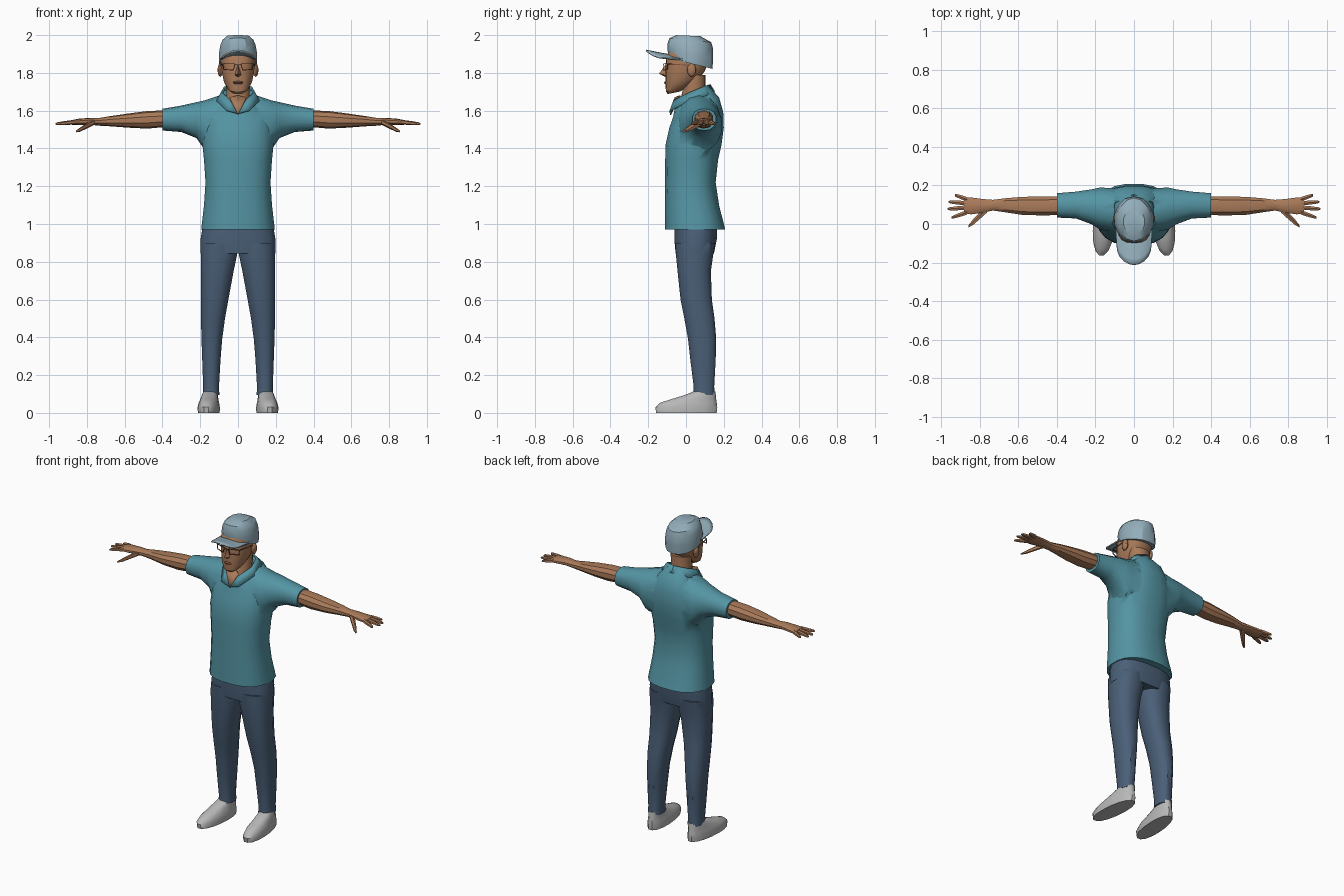
import bpy, bmesh, math
from mathutils import Vector

if "Cube" in bpy.data.objects:
    bpy.data.objects.remove(bpy.data.objects["Cube"])


def material(name, rgb):
    m = bpy.data.materials.new(name)
    m.diffuse_color = (*rgb, 1)
    m.use_nodes = True
    m.node_tree.nodes["Principled BSDF"].inputs["Base Color"].default_value = m.diffuse_color
    return m


SKIN = material("skin brown", (0.40, 0.195, 0.10))
LIP = material("dark brown", (0.20, 0.085, 0.05))
SHIRT = material("teal shirt", (0.09, 0.30, 0.37))
JEANS = material("denim blue", (0.069, 0.115, 0.185))
CAP = material("pale blue cap", (0.29, 0.42, 0.49))
SHOE = material("light grey", (0.48, 0.48, 0.48))


def finish(name, bm, mat, mirror=False, solid=0, angle=35):
    bmesh.ops.recalc_face_normals(bm, faces=bm.faces)
    me = bpy.data.meshes.new(name)
    bm.to_mesh(me)
    bm.free()
    me.materials.append(mat)
    ob = bpy.data.objects.new(name, me)
    bpy.context.collection.objects.link(ob)
    bpy.ops.object.select_all(action='DESELECT')
    ob.select_set(True)
    bpy.context.view_layer.objects.active = ob
    bpy.ops.object.shade_smooth_by_angle(angle=math.radians(angle))
    if solid:
        mod = ob.modifiers.new("thickness", 'SOLIDIFY')
        mod.thickness, mod.offset = solid, 0
    if mirror:
        mod = ob.modifiers.new("mirror", 'MIRROR')
        mod.use_clip = False
    return ob


def loft(name, rings, mat, axis='z', n=12, power=2.0, mirror=False, shear=0, angle=35):
    """Rings are (position, a0, a1, b0, b1, tilt): limits of the section on its two axes."""
    bm = bmesh.new()
    loops = []
    for pos, a0, a1, b0, b1, *tilt in rings:
        loop = []
        for i in range(n):
            t = 2 * math.pi * (i + 0.5) / n
            c, s = math.cos(t), math.sin(t)
            k = math.cos(math.pi / n) if n < 10 else 0.985
            c = max(-1, min(1, math.copysign(abs(c) ** (2 / power), c) / k))
            s = max(-1, min(1, math.copysign(abs(s) ** (2 / power), s) / k))
            a = (a0 + a1) / 2 + (a1 - a0) / 2 * c
            b = (b0 + b1) / 2 + (b1 - b0) / 2 * s
            p = pos + (tilt[0] * (b - (b0 + b1) / 2) if tilt else 0)
            co = (a + shear * b, b, p) if axis == 'z' else (p, a, b)
            loop.append(bm.verts.new(co))
        loops.append(loop)
    for lo, hi in zip(loops, loops[1:]):
        for i in range(n):
            j = (i + 1) % n
            bm.faces.new((lo[i], lo[j], hi[j], hi[i]))
    bm.faces.new(loops[0])
    bm.faces.new(loops[-1])
    return finish(name, bm, mat, mirror, 0, angle)


def poly(name, pts, faces, mat, mirror=False, solid=0):
    bm = bmesh.new()
    vs = [bm.verts.new(p) for p in pts]
    for f in faces:
        bm.faces.new([vs[i] for i in f])
    return finish(name, bm, mat, mirror, solid)


def ball(name, centre, size, mat, mirror=False):
    bm = bmesh.new()
    bmesh.ops.create_uvsphere(bm, u_segments=10, v_segments=6, radius=1)
    for v in bm.verts:
        v.co = Vector(centre) + Vector([v.co[i] * size[i] for i in range(3)])
    return finish(name, bm, mat, mirror)


def sym(rows):
    """Rows of (z, half width, y0, y1, tilt) to symmetric rings."""
    return [(r[0], -r[1], r[1], *r[2:]) for r in rows]


# Shirt: torso joined with the shoulders and sleeves
shirt = loft("shirt", sym([
    (0.97, .195, -.11, .208), (1.10, .18, -.11, .175), (1.22, .172, -.11, .157),
    (1.34, .18, -.11, .17), (1.42, .188, -.108, .188), (1.51, .185, -.088, .20),
    (1.58, .165, -.068, .197, .1), (1.64, .125, -.06, .175, .25),
    (1.675, .085, -.055, .13, .5)]), SHIRT, n=20, power=2.4)
half = [(.40, .033, .16, 1.495, 1.61), (.30, .028, .168, 1.487, 1.627),
        (.22, -.002, .18, 1.455, 1.645), (.175, -.03, .19, 1.39, 1.655),
        (.10, -.045, .185, 1.38, 1.68)]
sleeves = loft("sleeves", [(-r[0], *r[1:]) for r in half] + half[::-1], SHIRT, 'x', 14, 2.2)
union = shirt.modifiers.new("join", 'BOOLEAN')
union.operation, union.object, union.solver = 'UNION', sleeves, 'EXACT'
bpy.context.view_layer.objects.active = shirt
bpy.ops.object.modifier_apply(modifier=union.name)
bpy.data.objects.remove(sleeves)

# Collar flaps and open neck
poly("collar", [(0, .125, 1.738), (.07, .09, 1.725), (.082, .02, 1.695), (.04, -.062, 1.655),
                (0, .15, 1.70), (.095, .11, 1.68), (.112, .01, 1.65), (.06, -.082, 1.60),
                (.004, -.082, 1.585)],
     [(0, 1, 5, 4), (1, 2, 6, 5), (2, 3, 7, 6), (3, 8, 7)], SHIRT, True, .01)
poly("open_neck", [(-.045, -.058, 1.67), (0, -.083, 1.578), (.045, -.058, 1.67), (0, -.03, 1.68)],
     [(0, 1, 3), (3, 1, 2)], SKIN, False, .006)

# Jeans
loft("jeans_hips", sym([(.845, .198, -.055, .148), (.92, .198, -.062, .163),
                        (1.0, .185, -.06, .165)]), JEANS, n=16, power=2.6)
loft("jeans_legs", [
    (.095, .098, .186, .038, .153), (.14, .1, .185, .04, .15), (.28, .092, .19, .022, .158),
    (.39, .083, .194, .01, .161), (.5, .068, .197, -.01, .152), (.6, .05, .197, -.03, .138),
    (.75, .022, .198, -.046, .133), (.84, .003, .198, -.055, .146),
    (.90, .003, .195, -.058, .155)], JEANS, n=12, power=2.4, mirror=True)

# Shoes
loft("shoes", [(0, .1, .21, -.158, .163), (.03, .099, .211, -.163, .166),
               (.055, .104, .206, -.135, .163), (.075, .11, .2, -.07, .16),
               (.095, .113, .196, -.005, .158), (.112, .115, .19, .035, .155)],
     SHOE, n=16, power=2.2, mirror=True, shear=-.08, angle=45)

# Arms and palms
loft("arms", [(.37, .045, .145, 1.515, 1.602), (.48, .043, .144, 1.505, 1.598),
              (.58, .046, .142, 1.51, 1.585), (.67, .06, .134, 1.517, 1.572),
              (.73, .069, .126, 1.52, 1.562), (.78, .058, .13, 1.525, 1.562),
              (.84, .049, .138, 1.523, 1.558), (.88, .05, .139, 1.525, 1.55)],
     SKIN, 'x', 10, 2.2, True)

# Fingers: base y, tip x, tip y
for name, by, tx, ty in (("index_fingers", .06, .945, .033), ("middle_fingers", .085, .965, .078),
                         ("ring_fingers", .107, .96, .115), ("little_fingers", .128, .928, .15)):
    rows = []
    for t, r in ((0, .0115), (.5, .0105), (.9, .008), (1, .004)):
        x, y, z = .865 + (tx - .865) * t, by + (ty - by) * t, 1.54 - .01 * t
        rows.append((x, y - r, y + r, z - r, z + r))
    loft(name, rows, SKIN, 'x', 6, mirror=True)
loft("thumbs", [(x, y - r, y + r, z - r * .8, z + r * .8) for x, y, z, r in (
    (.76, .078, 1.54, .018), (.80, .042, 1.52, .018), (.835, .008, 1.5, .014),
    (.857, -.012, 1.49, .006))], SKIN, 'x', 6, mirror=True)

# Head and neck
loft("neck", sym([(1.60, .066, -.04, .115), (1.69, .062, -.022, .103), (1.79, .066, 0, .102)]),
     SKIN, n=14)
loft("head", sym([
    (1.695, .03, -.096, -.03, .2), (1.72, .056, -.106, .03, .3), (1.755, .074, -.109, .07, .2),
    (1.80, .084, -.109, .097, .05), (1.84, .09, -.108, .112), (1.89, .09, -.105, .117),
    (1.93, .08, -.08, .11)]), SKIN, n=18, power=2.3)
ball("ears", (.094, .03, 1.815), (.015, .024, .036), SKIN, True)
poly("nose", [(0, -.108, 1.845), (0, -.143, 1.795), (-.021, -.1, 1.787), (.021, -.1, 1.787),
              (0, -.104, 1.776)], [(0, 2, 1), (0, 1, 3), (1, 2, 4), (1, 4, 3)], SKIN)
ball("lips", (0, -.103, 1.748), (.03, .013, .009), LIP)

# Glasses: lens rims, bridge and side bars
def bar(bm, p, q, r=.0022):
    p, q = Vector(p), Vector(q)
    d = q - p
    res = bmesh.ops.create_cube(bm, size=1)
    rot = d.to_track_quat('X', 'Z')
    for v in res['verts']:
        v.co = (p + q) / 2 + rot @ Vector((v.co.x * d.length, v.co.y * 2 * r, v.co.z * 2 * r))


bm = bmesh.new()
rim = [(.016, -.118, 1.848), (.08, -.098, 1.848), (.076, -.1, 1.818), (.024, -.118, 1.815)]
for i in range(4):
    bar(bm, rim[i], rim[(i + 1) % 4])
bar(bm, (0, -.12, 1.843), (.016, -.118, 1.843))
bar(bm, rim[1], (.095, .02, 1.84))
finish("glasses", bm, LIP, True)

# Cap crown
loft("cap_crown", sym([
    (1.85, .101, -.09, .14, -.25), (1.90, .102, -.098, .144, -.18), (1.945, .094, -.097, .142, -.1),
    (1.973, .082, -.088, .134, -.1), (1.997, .056, -.05, .075, -.04)]), CAP, n=14, angle=30)

# Cap brim: curved sheet drooping at its sides
bm = bmesh.new()
N, M = 10, 4
grid = []
for j in range(M + 1):
    v = j / M
    row = []
    for i in range(N + 1):
        u = math.sin(math.pi / 2 * (2 * i / N - 1))
        arc = math.sqrt(max(0, 1 - u * u))
        y = (1 - v) * (.02 - .1 * arc) + v * (-.115 - .097 * arc)
        z = (1 - v) * (1.893 - .025 * u * u) + v * (1.919 - .042 * u * u)
        row.append(bm.verts.new((u * (.097 - .009 * v), y, z)))
    grid.append(row)
for j in range(M):
    for i in range(N):
        bm.faces.new((grid[j][i], grid[j][i + 1], grid[j + 1][i + 1], grid[j + 1][i]))
finish("cap_brim", bm, CAP, False, .008)
